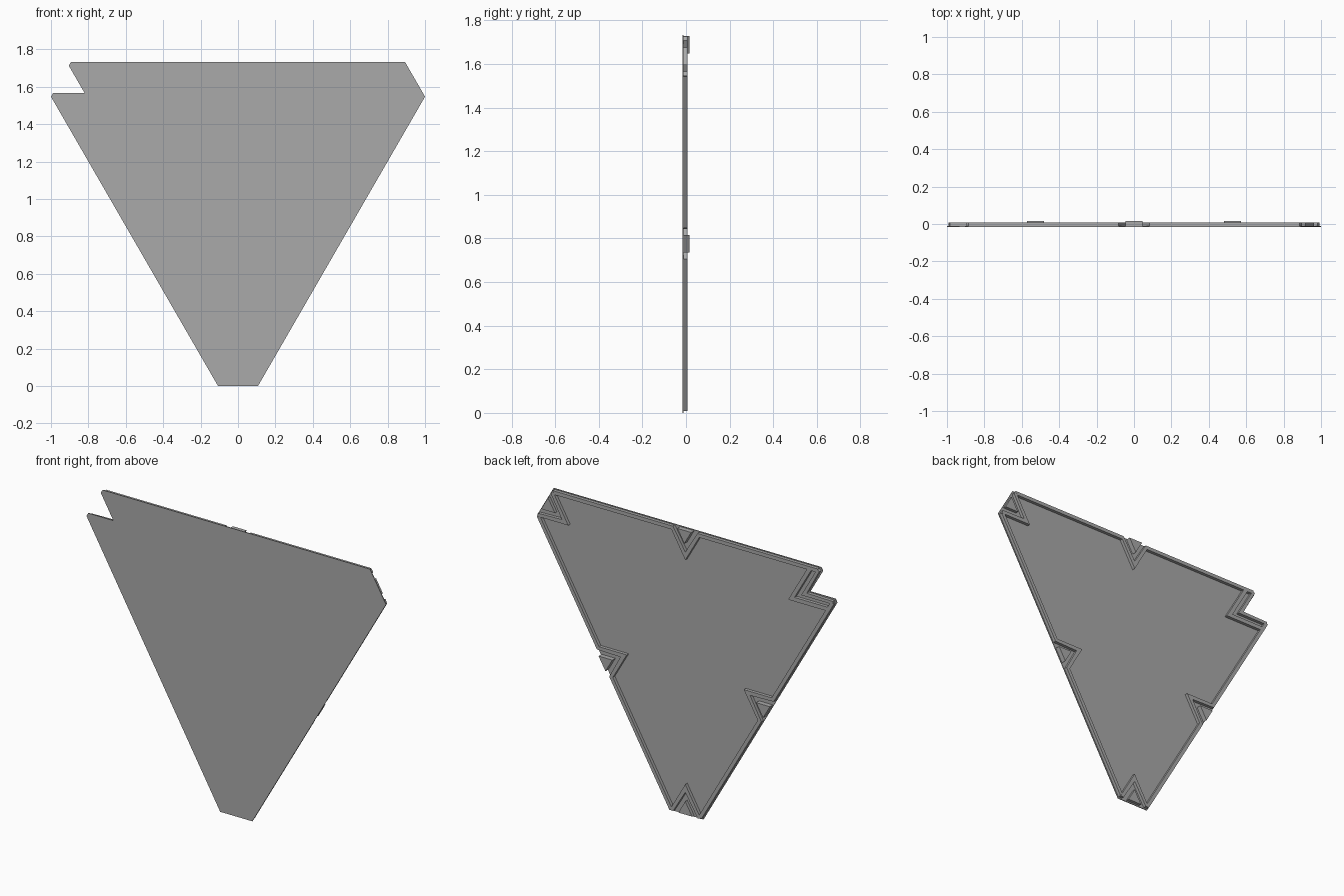
import bpy, bmesh
from math import radians, cos, sin, sqrt

cube = bpy.data.objects.get("Cube")
if cube:
    bpy.data.objects.remove(cube, do_unlink=True)

grey = bpy.data.materials.new("plain grey")
grey.use_nodes = True
grey.diffuse_color = (0.4, 0.4, 0.4, 1)
grey.node_tree.nodes["Principled BSDF"].inputs["Base Color"].default_value = (0.4, 0.4, 0.4, 1)

CZ = 1.093                    # height of the triangle's centre
SIDE, CORNER = 0.642, 1.093   # distance from centre to sides and cut corners
CUT = 0.107                   # half length of a cut corner
GAP = 0.084                   # half width of the notch and of the rim openings
LIP = 0.008
FRONT, FLOOR, RIM, TOP = -0.017, -0.012, 0.007, 0.017
SLOPE = sqrt(3)


def place(angle, reach, points):
    """Turn (along, inward) points of one edge into x, z positions."""
    c, s = cos(radians(angle)), sin(radians(angle))
    return [(c * (reach - d) - s * t, CZ + s * (reach - d) + c * t) for t, d in points]


def prisms(name, outlines, y0, y1):
    """One object made of outlines extruded along y."""
    bm = bmesh.new()
    for outline in outlines:
        face = bm.faces.new([bm.verts.new((x, y0, z)) for x, z in outline])
        grown = bmesh.ops.extrude_face_region(bm, geom=[face], use_keep_orig=True)["geom"]
        moved = [v for v in grown if isinstance(v, bmesh.types.BMVert)]
        bmesh.ops.translate(bm, verts=moved, vec=(0, y1 - y0, 0))
    bmesh.ops.recalc_face_normals(bm, faces=bm.faces)
    mesh = bpy.data.meshes.new(name)
    bm.to_mesh(mesh)
    bm.free()
    mesh.materials.append(grey)
    bpy.context.collection.objects.link(bpy.data.objects.new(name, mesh))


def arm(half):
    """Start of a V wall: on the edge, or on the neighbouring side if wider."""
    limit = CUT - LIP
    if half > limit:
        return (half + limit) / 2, (half - limit) * SLOPE / 2
    return half, LIP


def chevron(outer, inner):
    """V shaped wall between two half widths, pointing inward."""
    (a, da), (b, db) = arm(outer), arm(inner)
    return [(-b, db), (-a, da), (0, outer * SLOPE), (a, da), (b, db), (0, inner * SLOPE)]


def wedge(half):
    """Small triangle pointing inward."""
    return [(-half, LIP), (half, LIP), (0, half * SLOPE + LIP)]


# Front sheet with one notched corner
sheet = place(30, CORNER, [(-CUT, 0), (CUT, 0)])
sheet += place(150, CORNER, [(-CUT, 0), (-GAP, 0), (0, GAP * SLOPE), (GAP, 0), (CUT, 0)])
sheet += place(270, CORNER, [(-CUT, 0), (CUT, 0)])
prisms("front_sheet", [sheet], FRONT, FLOOR)

# Side rims, each broken in the middle by a V shaped wall around a tab
rims, walls, tabs = [], [], []
for angle in (90, 210, 330):
    for m in (-1, 1):
        strip = [(m * GAP, LIP), (m * 0.885, LIP), (m * 0.875, 0.03), (m * GAP, 0.03)]
        rims.append(place(angle, SIDE, strip))
    walls.append(place(angle, SIDE, chevron(GAP - 0.002, 0.11)))
    tabs.append(place(angle, SIDE, wedge(0.046)))
prisms("side_rims", rims, FLOOR, RIM)
prisms("side_v_walls", walls, FLOOR, RIM)
prisms("raised_side_tabs", tabs, FLOOR, TOP)

# Corner walls and low posts
prisms("corner_v_walls", [place(a, CORNER, chevron(GAP - 0.002, 0.11)) for a in (30, 270)], FLOOR, RIM)
prisms("corner_posts", [place(a, CORNER, wedge(0.046)) for a in (30, 270)], FLOOR, RIM)

# Double wall around the notch
prisms("notch_walls", [place(150, CORNER, chevron(GAP + 0.006, 0.115)),
                       place(150, CORNER, chevron(0.145, 0.173))], FLOOR, RIM)
